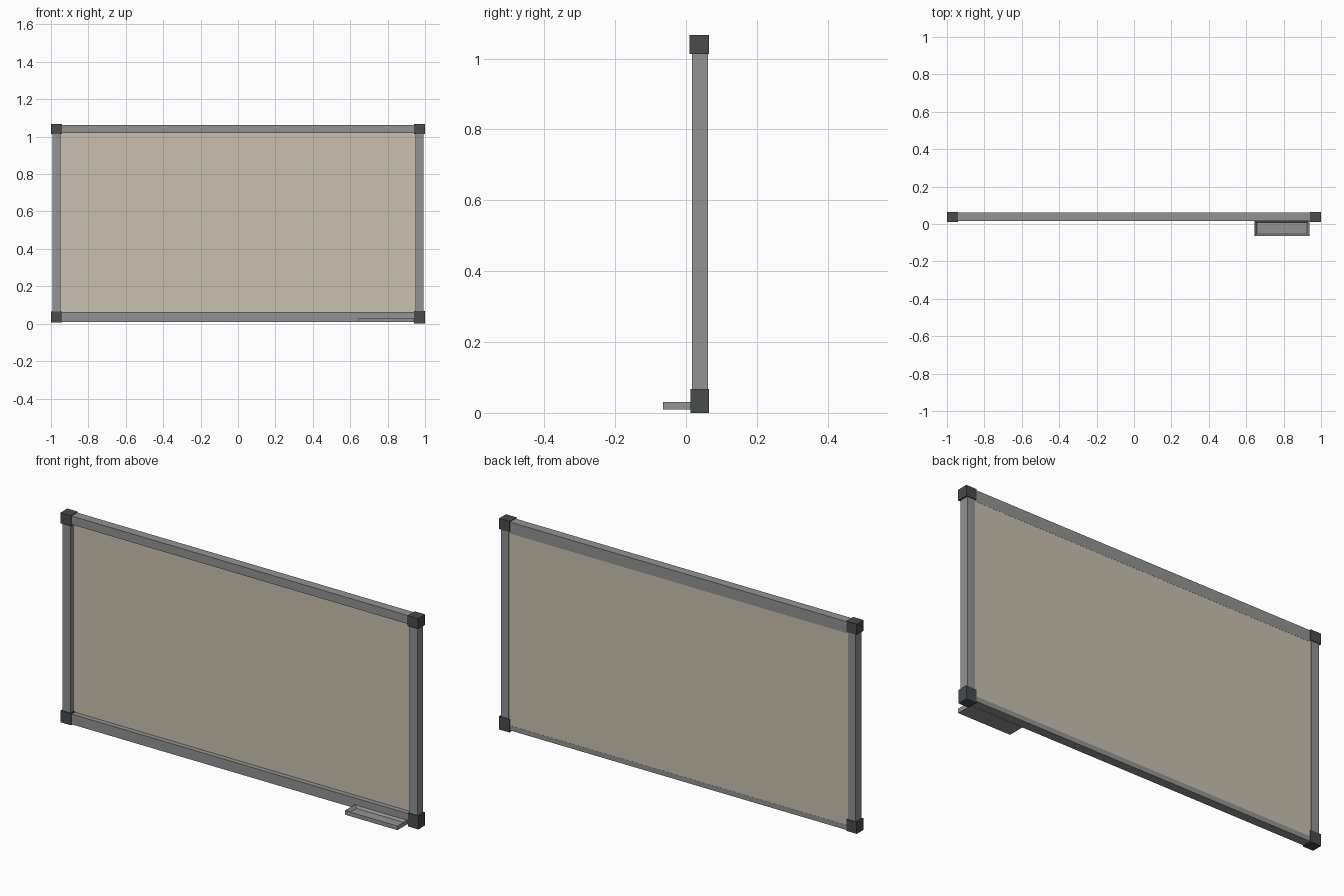
import bpy
import bmesh

cube = bpy.data.objects.get("Cube")
if cube:
    bpy.data.objects.remove(cube, do_unlink=True)


def material(name, rgb):
    mat = bpy.data.materials.new(name)
    mat.use_nodes = True
    mat.diffuse_color = (*rgb, 1)
    mat.node_tree.nodes["Principled BSDF"].inputs["Base Color"].default_value = (*rgb, 1)
    return mat


grey = material("aluminium grey", (0.29, 0.29, 0.29))
beige = material("board beige", (0.59, 0.53, 0.43))
dark = material("cap dark grey", (0.065, 0.07, 0.075))


def finish(name, bm, mat):
    bmesh.ops.recalc_face_normals(bm, faces=bm.faces)
    mesh = bpy.data.meshes.new(name)
    bm.to_mesh(mesh)
    bm.free()
    mesh.materials.append(mat)
    obj = bpy.data.objects.new(name, mesh)
    bpy.context.scene.collection.objects.link(obj)
    return obj


def box_mesh(x, y, z):
    bm = bmesh.new()
    bmesh.ops.create_cube(bm, size=1)
    for v in bm.verts:
        for i, (low, high) in enumerate((x, y, z)):
            v.co[i] = high if v.co[i] > 0 else low
    return bm


def box(name, x, y, z, mat):
    return finish(name, box_mesh(x, y, z), mat)


def rail(name, profile, half):
    """Extrude a (y, z) profile along x."""
    bm = bmesh.new()
    face = bm.faces.new([bm.verts.new((-half, y, z)) for y, z in profile])
    ext = bmesh.ops.extrude_face_region(bm, geom=[face])["geom"]
    for v in ext:
        if isinstance(v, bmesh.types.BMVert):
            v.co.x = half
    return finish(name, bm, grey)


front, back, seat = 0.017, 0.062, 0.042   # frame depth and board front plane

# Writing panel, recessed at the front and flush at the back
box("board_panel", (-0.955, 0.955), (seat, back - 0.0005), (0.035, 1.03), beige)

# Horizontal rails, each rebated to hold the panel
rail("top_rail", [(front, 1.02), (seat, 1.02), (seat + 0.01, 1.02), (seat + 0.01, 1.005),
                  (back, 1.005), (back, 1.063), (front, 1.063)], 0.96)
rail("bottom_rail", [(front, 0.01), (back, 0.01), (back, 0.035), (seat, 0.035),
                     (seat, 0.062), (front, 0.062)], 0.96)

# Side rails and corner caps
for side, sign in (("left", 1), ("right", -1)):
    def span(a, b):
        return tuple(sorted((sign * a, sign * b)))
    box(side + "_rail", span(0.948, 0.992), (front, back), (0.03, 1.04), grey)
    box(side + "_top_cap", span(0.942, 1), (0.01, 0.065), (1.013, 1.067), dark)
    box(side + "_bottom_cap", span(0.942, 1), (0.012, 0.065),
        (0.0, 0.067) if sign > 0 else (0.007, 0.066), dark)

# Shallow pen tray with a sunken floor
bm = box_mesh((0.645, 0.937), (-0.065, 0.02), (0.009, 0.031))
top = max(bm.faces, key=lambda f: f.calc_center_median().z)
bmesh.ops.inset_individual(bm, faces=[top], thickness=0.016)
for v in top.verts:
    v.co.z -= 0.015
finish("pen_tray", bm, grey)
